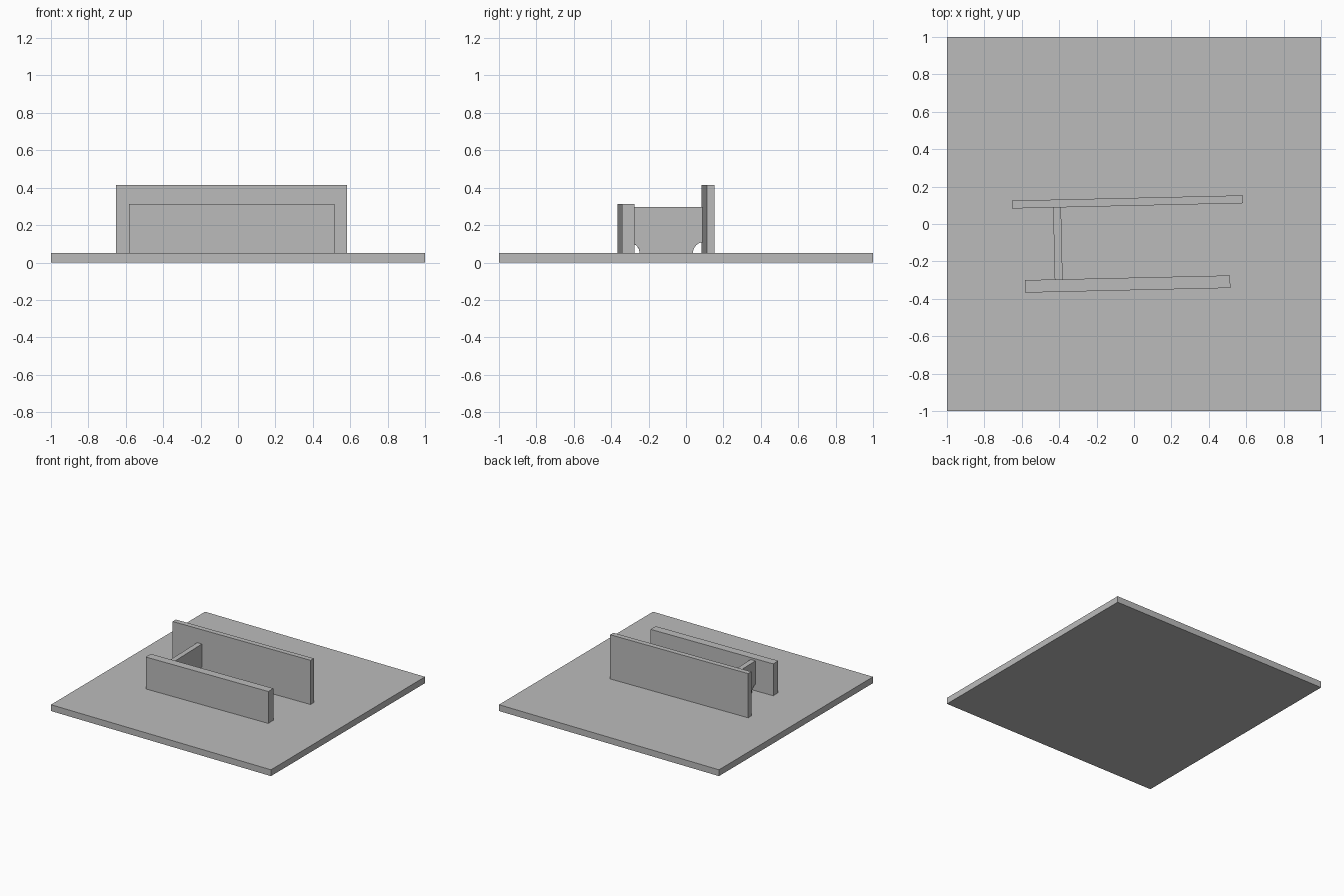
import bpy
import bmesh
from math import sin, cos, pi
from mathutils import Matrix

old = bpy.data.objects.get("Cube")
if old:
    bpy.data.objects.remove(old, do_unlink=True)

GREY = (0.5, 0.5, 0.5, 1)
grey = bpy.data.materials.new("plain_grey")
grey.use_nodes = True
grey.diffuse_color = GREY
grey.node_tree.nodes["Principled BSDF"].inputs["Base Color"].default_value = GREY

FLOOR = 0.052   # top of the base slab
TURN = 0.0228   # slight turn shared by all walls


def slab(name, profile, thickness, centre, turn):
    """Extrude an upright (length, height) profile to a thickness, then turn and place it."""
    bm = bmesh.new()
    face = bm.faces.new([bm.verts.new((u, -thickness / 2, h)) for u, h in profile])
    ext = bmesh.ops.extrude_face_region(bm, geom=[face])
    moved = [v for v in ext["geom"] if isinstance(v, bmesh.types.BMVert)]
    bmesh.ops.translate(bm, verts=moved, vec=(0, thickness, 0))
    bmesh.ops.recalc_face_normals(bm, faces=bm.faces)
    bm.transform(Matrix.Translation(centre) @ Matrix.Rotation(turn, 4, "Z"))
    mesh = bpy.data.meshes.new(name)
    bm.to_mesh(mesh)
    bm.free()
    mesh.materials.append(grey)
    obj = bpy.data.objects.new(name, mesh)
    bpy.context.collection.objects.link(obj)


def rectangle(length, height):
    half = length / 2
    return [(-half, 0), (half, 0), (half, height), (-half, height)]


def notched(length, height, r_start, r_end, steps=12):
    """Rectangle with a quarter-round notch in each bottom corner."""
    half = length / 2
    arc = [(cos(pi / 2 * i / steps), sin(pi / 2 * i / steps)) for i in range(steps + 1)]
    right = [(half - r_end * c, r_end * s) for c, s in arc]
    left = [(-half + r_start * c, r_start * s) for c, s in reversed(arc)]
    return right + [(half, height), (-half, height)] + left


# Base and the two long walls
slab("base_slab", rectangle(2, FLOOR), 2, (0, 0, 0), 0)
slab("front_wall", rectangle(1.097, 0.314 - FLOOR), 0.067, (-0.034, -0.321, FLOOR), TURN)
slab("back_wall", rectangle(1.235, 0.415 - FLOOR), 0.042, (-0.035, 0.118, FLOOR), TURN)

# Cross wall joining them, with quarter-round gaps at the floor
slab("cross_wall", notched(0.392, 0.298 - FLOOR, 0.051, 0.056), 0.042,
     (-0.407, -0.103, FLOOR), TURN + pi / 2)
